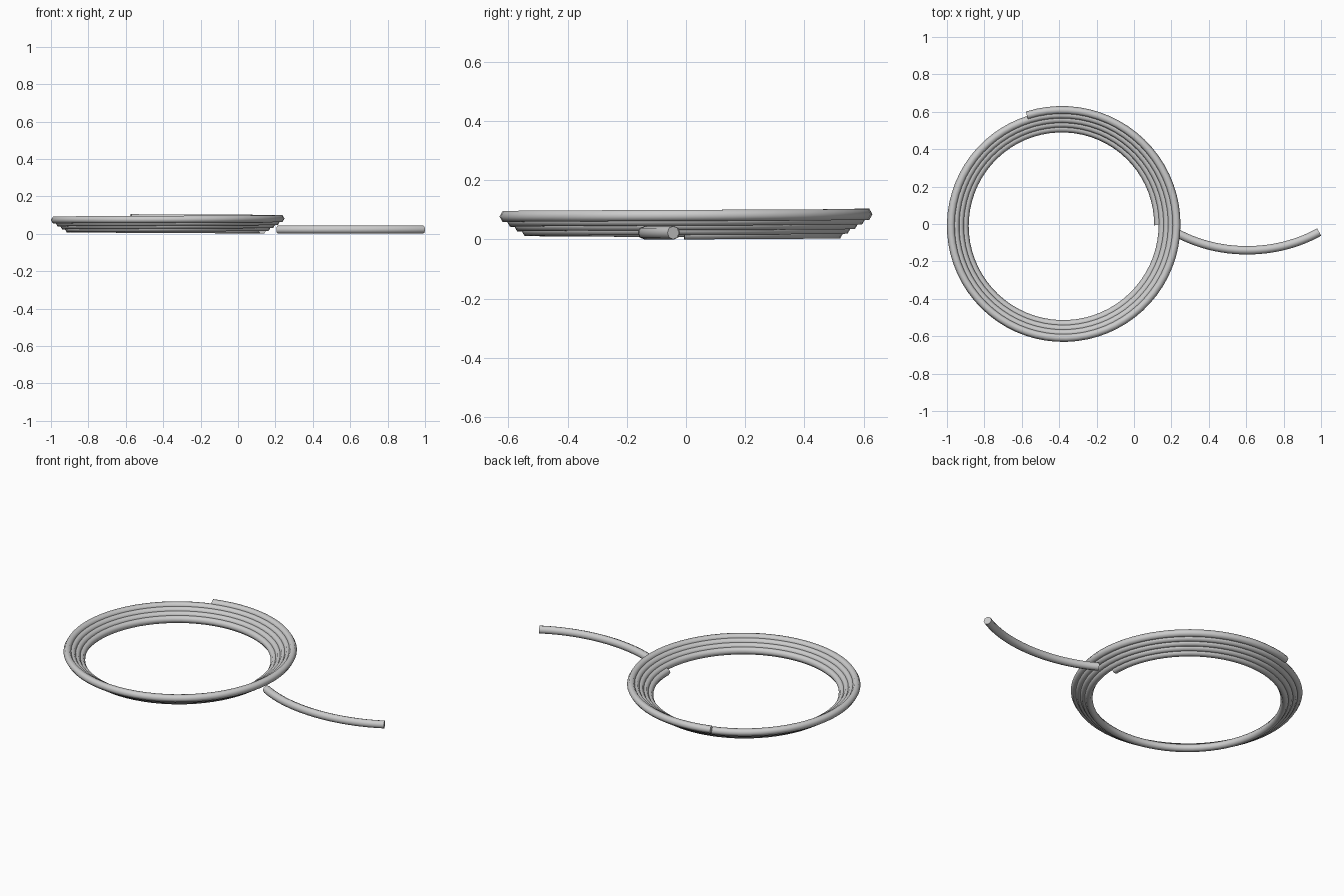
import bpy
import bmesh
from math import sin, cos, pi, radians
from mathutils import Vector

cube = bpy.data.objects.get("Cube")
if cube:
    bpy.data.objects.remove(cube, do_unlink=True)

grey = bpy.data.materials.new("light grey")
grey.use_nodes = True
colour = (0.6, 0.6, 0.6, 1)
grey.diffuse_color = colour
grey.node_tree.nodes["Principled BSDF"].inputs["Base Color"].default_value = colour


def sweep_tube(name, path, radius, sides):
    """Sweep a regular polygon along a nearly level path and cap both ends."""
    bm = bmesh.new()
    rings = []
    for i, p in enumerate(path):
        tangent = (path[min(i + 1, len(path) - 1)] - path[max(i - 1, 0)]).normalized()
        outward = tangent.cross(Vector((0, 0, 1))).normalized()
        up = outward.cross(tangent)
        rings.append([bm.verts.new(p + radius * (cos(a) * outward + sin(a) * up))
                      for a in (2 * pi * k / sides for k in range(sides))])
    for r, s in zip(rings, rings[1:]):
        for k in range(sides):
            n = (k + 1) % sides
            bm.faces.new((r[k], r[n], s[n], s[k]))
    bm.faces.new(rings[0])
    bm.faces.new(rings[-1])
    bmesh.ops.recalc_face_normals(bm, faces=bm.faces)
    mesh = bpy.data.meshes.new(name)
    bm.to_mesh(mesh)
    bm.free()
    mesh.materials.append(grey)
    obj = bpy.data.objects.new(name, mesh)
    bpy.context.collection.objects.link(obj)
    bpy.ops.object.select_all(action='DESELECT')
    obj.select_set(True)
    bpy.context.view_layer.objects.active = obj
    bpy.ops.object.shade_smooth_by_angle(angle=radians(65))
    return obj


# Coil: rising spiral that widens with each turn
TURNS, STEPS = 4.3, 300
centre = Vector((-0.382, -0.006, 0.0186))
coil_path = []
for i in range(STEPS + 1):
    t = TURNS * i / STEPS
    r = 0.511 + 0.0245 * t
    a = 2 * pi * t
    coil_path.append(centre + Vector((r * cos(a), r * sin(a), 0.0156 * t)))
sweep_tube("coil", coil_path, 0.0215, 6)

# Loose tail: one gentle bend lying on the ground
a, b, c, d = (Vector((x, y, 0.0225)) for x, y in
              ((0.215, -0.04), (0.45, -0.175), (0.76, -0.172), (0.99, -0.043)))
tail_path = []
for i in range(25):
    t = i / 24
    u = 1 - t
    tail_path.append(a * u**3 + b * 3 * u * u * t + c * 3 * u * t * t + d * t**3)
sweep_tube("loose_tail", tail_path, 0.0225, 8)
